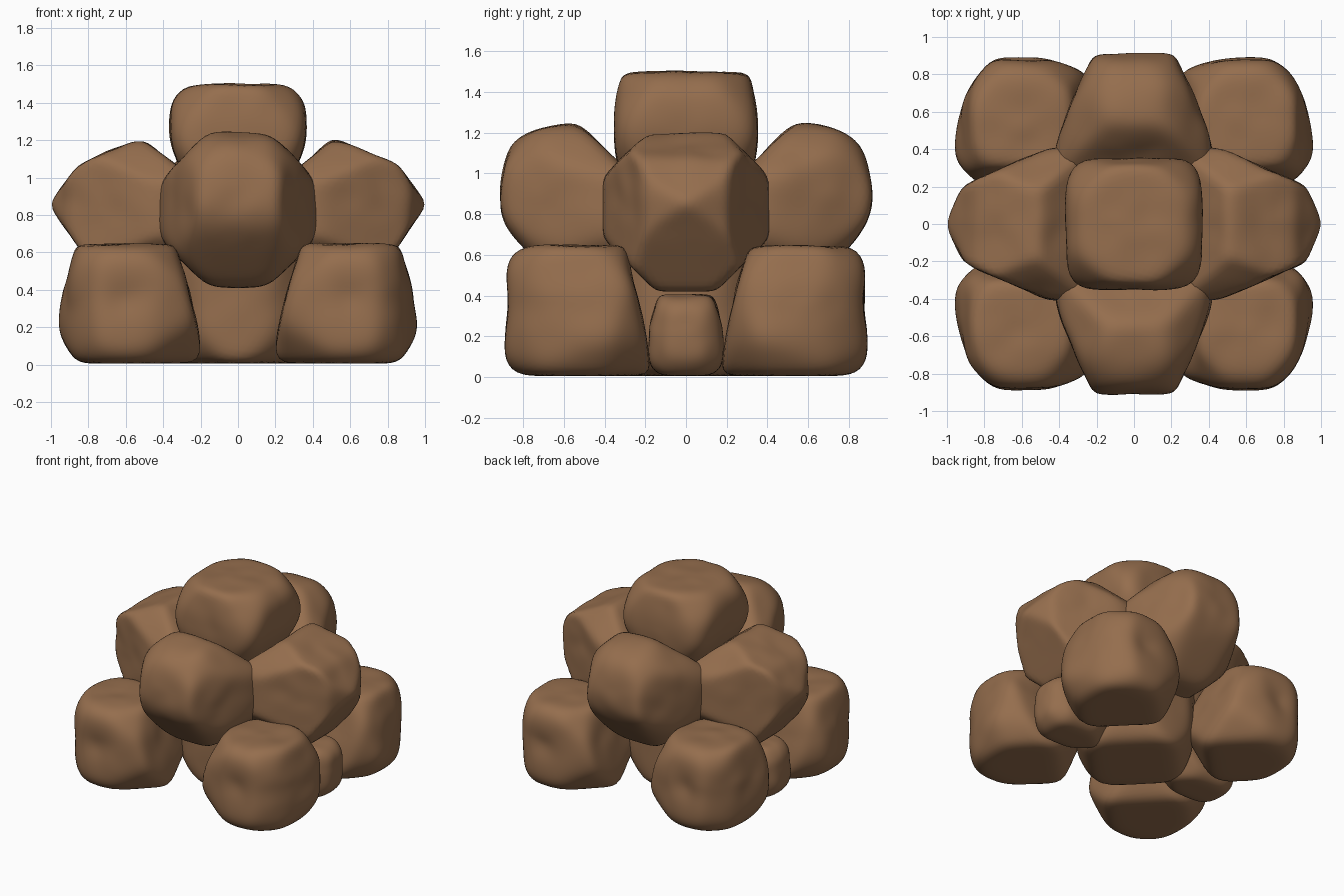
import bpy, bmesh
from math import exp
from mathutils import Vector, noise

if "Cube" in bpy.data.objects:
    bpy.data.objects.remove(bpy.data.objects["Cube"], do_unlink=True)

brown = bpy.data.materials.new("earthy_brown")
brown.use_nodes = True
COLOUR = (0.30, 0.155, 0.075, 1)
brown.diffuse_color = COLOUR
brown.node_tree.nodes["Principled BSDF"].inputs["Base Color"].default_value = COLOUR


def rock(name, centre, facets, axes=((1, 0, 0), (0, 1, 0)), sharp=16, bump=0.01, dents=()):
    """Soft blend of flat facets (normal, distance), turned to the given axes."""
    ax, ay, az = Vector(axes[0]), Vector(axes[1]), Vector((0, 0, 1))
    planes = [(Vector(n).normalized(), d) for n, d in facets]
    hollows = [(Vector(n).normalized(), depth) for n, depth in dents]
    bm = bmesh.new()
    bmesh.ops.create_icosphere(bm, subdivisions=5, radius=1)
    origin = Vector(centre)
    for v in bm.verts:
        d = v.co.normalized()
        r = sum(max(0, n.dot(d) / dist) ** sharp for n, dist in planes) ** (-1 / sharp)
        # gentle lumps, fading out towards the resting underside
        r += bump * noise.noise(d * 2.2 + origin * 5) * min(1, max(0, d.z + 0.8))
        r -= sum(depth * exp(-(d - n).length_squared / .09) for n, depth in hollows)
        p = d * r
        v.co = origin + ax * p.x + ay * p.y + az * p.z
    bmesh.ops.recalc_face_normals(bm, faces=bm.faces)
    for f in bm.faces:
        f.smooth = True
    mesh = bpy.data.meshes.new(name)
    bm.to_mesh(mesh)
    bm.free()
    mesh.materials.append(brown)
    obj = bpy.data.objects.new(name, mesh)
    bpy.context.collection.objects.link(obj)


def both(n, d):
    """A facet and its mirror across the local y axis."""
    return [(n, d), ((n[0], -n[1], n[2]), d)]


def corners(top, bottom):
    """Eight facets that cut off the corners of a boxy rock."""
    return [((x, y, z), top if z > 0 else bottom)
            for x in (1, -1) for y in (1, -1) for z in (1, -1)]


# Corner boulders on the ground
corner = [
    ((0, 0, 1), .325), ((0, 0, -1), .315), ((0, 1, .03), .35),
    ((.96, 0, .27), .345), ((.82, 0, -.57), .395), ((1, 0, 0), .385),
    ((-.96, 0, .28), .345), ((-1, 0, 0), .41),
    ((0, -.97, .24), .31), ((0, -1, 0), .38),
    ((.95, .32, 0), .335), ((.73, -.68, 0), .4), ((.7, .7, 0), .355),
    ((-.4, .9, 0), .39), ((0, .7, -.7), .43), ((0, .7, .7), .43),
    *corners(.42, .422),
]
for side, sx in (("left", 1), ("right", -1)):
    for end, sy in (("back", 1), ("front", -1)):
        rock(f"corner_boulder_{end}_{side}", (.6 * sx, .54 * sy, .32), corner,
             ((sx, 0, 0), (0, sy, 0)), dents=[((.05, 1, .1), .022)])

# Front and back boulders of the middle layer (local x points outward)
leaning = [
    ((1, 0, 0), .345), ((-1, 0, 0), .33), ((0, 0, 1), .43), ((0, 0, -1), .42),
    ((.97, 0, .22), .36), ((.3, 0, .95), .425), ((.9, 0, -.4), .32),
    ((.7, 0, .7), .43), ((-.7, 0, .7), .335), ((.7, 0, -.7), .295),
    *both((0, 1, 0), .43), *both((.4, .92, 0), .335),
    *both((0, .7, .7), .41), *both((0, .7, -.7), .41),
    *both((1, 1, 1), .43), *both((1, 1, -1), .36),
]
rock("middle_boulder_front", (0, -.58, .83), leaning, ((0, -1, 0), (1, 0, 0)))
rock("middle_boulder_back", (0, .58, .83), leaning, ((0, 1, 0), (1, 0, 0)))

# Pointed side boulders of the middle layer
pointed = [
    ((.8, 0, .6), .348), ((.816, 0, -.578), .324), ((.4, 0, .917), .32),
    ((-.64, 0, .77), .35), ((0, 0, 1), .37), ((0, 0, -1), .41), ((-1, 0, 0), .32),
    *both((0, 1, 0), .41), *both((.41, .91, 0), .315), *both((.89, .45, 0), .372),
    *both((0, .7, .7), .395), *both((0, .7, -.7), .395),
]
for side, sx in (("left", 1), ("right", -1)):
    rock(f"middle_boulder_{side}", (.6 * sx, 0, .83), pointed,
         ((sx, 0, 0), (0, 1, 0)), sharp=32)

# Small stones wedged at the sides
small = [
    ((1, 0, 0), .25), ((-1, 0, 0), .3), ((0, 0, 1), .2), ((0, 0, -1), .2),
    *both((0, 1, 0), .185), *both((0, .9, .3), .19), *both((0, .7, -.7), .235),
    ((.7, 0, .7), .265), ((.7, 0, -.7), .265), *both((.7, .7, 0), .24),
    *corners(.27, .27),
]
for side, sx in (("left", 1), ("right", -1)):
    rock(f"small_stone_{side}", (.595 * sx, 0, .205), small,
         ((sx, 0, 0), (0, 1, 0)), sharp=14, bump=.008)

# Core boulder filling the middle of the heap
core = [
    ((0, 0, 1), .4), ((0, 0, -1), .345), *both((0, 1, 0), .4),
    ((1, 0, 0), .4), ((-1, 0, 0), .4),
    *both((.7, .7, 0), .42), *both((-.7, .7, 0), .42), *corners(.55, .46),
]
rock("core_boulder", (0, 0, .35), core)

# Crowning boulder
crown = [
    ((0, 0, 1), .3), ((0, 0, -1), .32), *both((0, 1, 0), .36), *both((0, .97, .2), .378),
    *both((0, .9, -.45), .38), *corners(.428, .41),
]
for s in (1, -1):
    crown += [((s, 0, 0), .365), ((s * .7, 0, .7), .41), ((s * .88, 0, -.47), .345)]
    crown += both((s * .7, .7, 0), .462)
rock("top_boulder", (0, 0, 1.2), crown)
